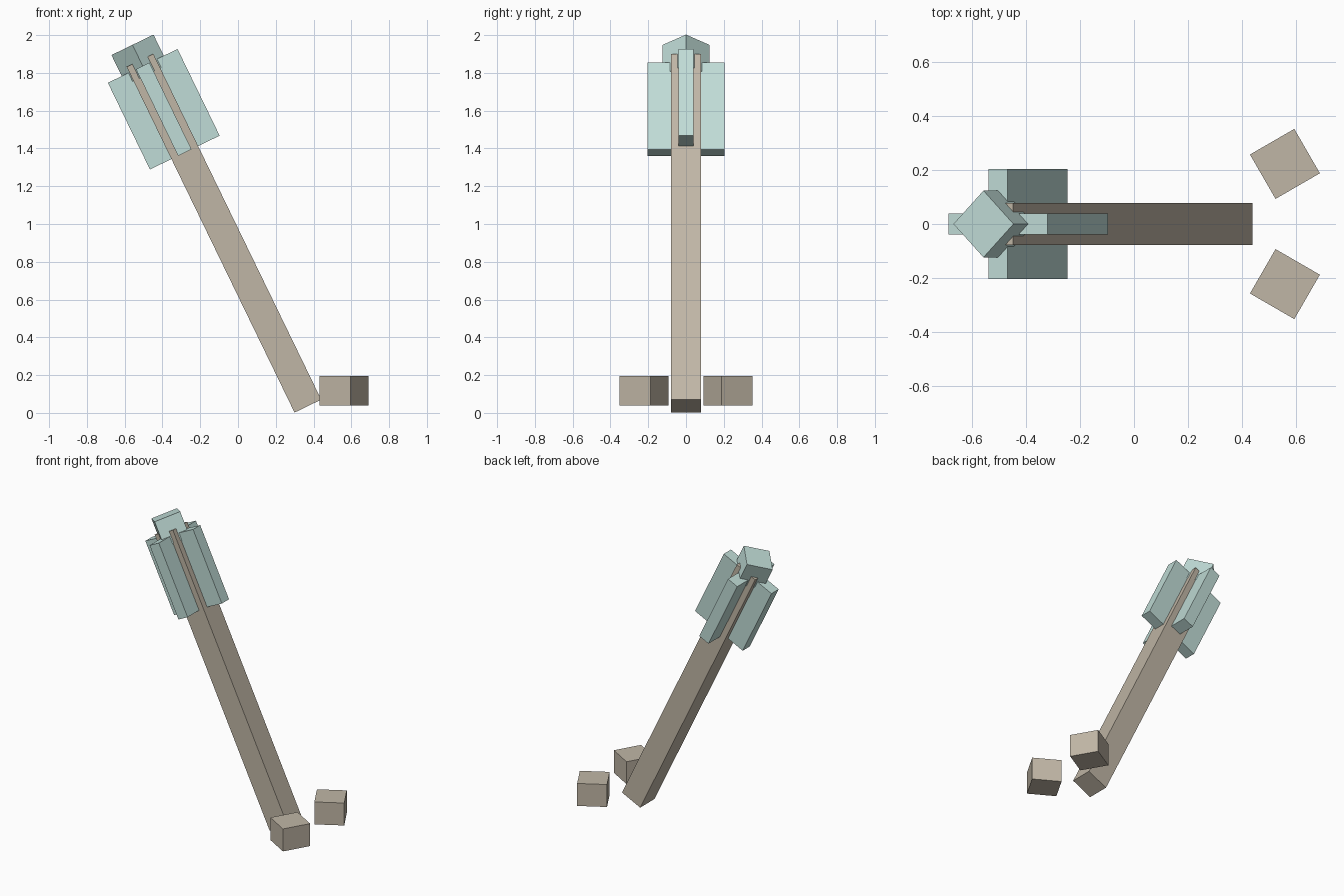
import bpy
from math import radians
from mathutils import Matrix

old = bpy.data.objects.get("Cube")
if old:
    bpy.data.objects.remove(old, do_unlink=True)


def material(name, color):
    mat = bpy.data.materials.new(name)
    mat.use_nodes = True
    mat.diffuse_color = color
    mat.node_tree.nodes["Principled BSDF"].inputs["Base Color"].default_value = color
    return mat


def box(name, size, matrix, mat):
    bpy.ops.mesh.primitive_cube_add(size=1)
    obj = bpy.context.object
    obj.name = name
    obj.data.transform(matrix @ Matrix.Diagonal((*size, 1)))
    obj.data.materials.append(mat)
    return obj


tan = material("weathered tan", (0.53, 0.47, 0.38, 1))
teal = material("pale teal", (0.53, 0.72, 0.68, 1))

# Frame of the leaning shaft: origin at its foot, local z along its length
lean = Matrix.Translation((0.37, 0, 0.036)) @ Matrix.Rotation(radians(-25.9), 4, "Y")


def along(distance):
    return lean @ Matrix.Translation((0, 0, distance))


# Shaft
shaft_length = 2.035
box("shaft", (0.157, 0.157, shaft_length), along(shaft_length / 2), tan)

# Crossed fins
fin_centre = along(1.747)
box("fin_lengthwise", (0.41, 0.079, 0.51), fin_centre, teal)
box("fin_crosswise", (0.079, 0.41, 0.51), fin_centre, teal)

# Diagonal block at the tip
tip = 0.175
box("tip_block", (tip, tip, tip),
    along(2.126 - tip / 2) @ Matrix.Rotation(radians(45), 4, "Z"), teal)

# Loose blocks beside the foot
for name, side in (("left_ground_block", 1), ("right_ground_block", -1)):
    place = Matrix.Translation((0.56, side * 0.223, 0.118))
    box(name, (0.19, 0.19, 0.157),
        place @ Matrix.Rotation(radians(30 * side), 4, "Z"), tan)
